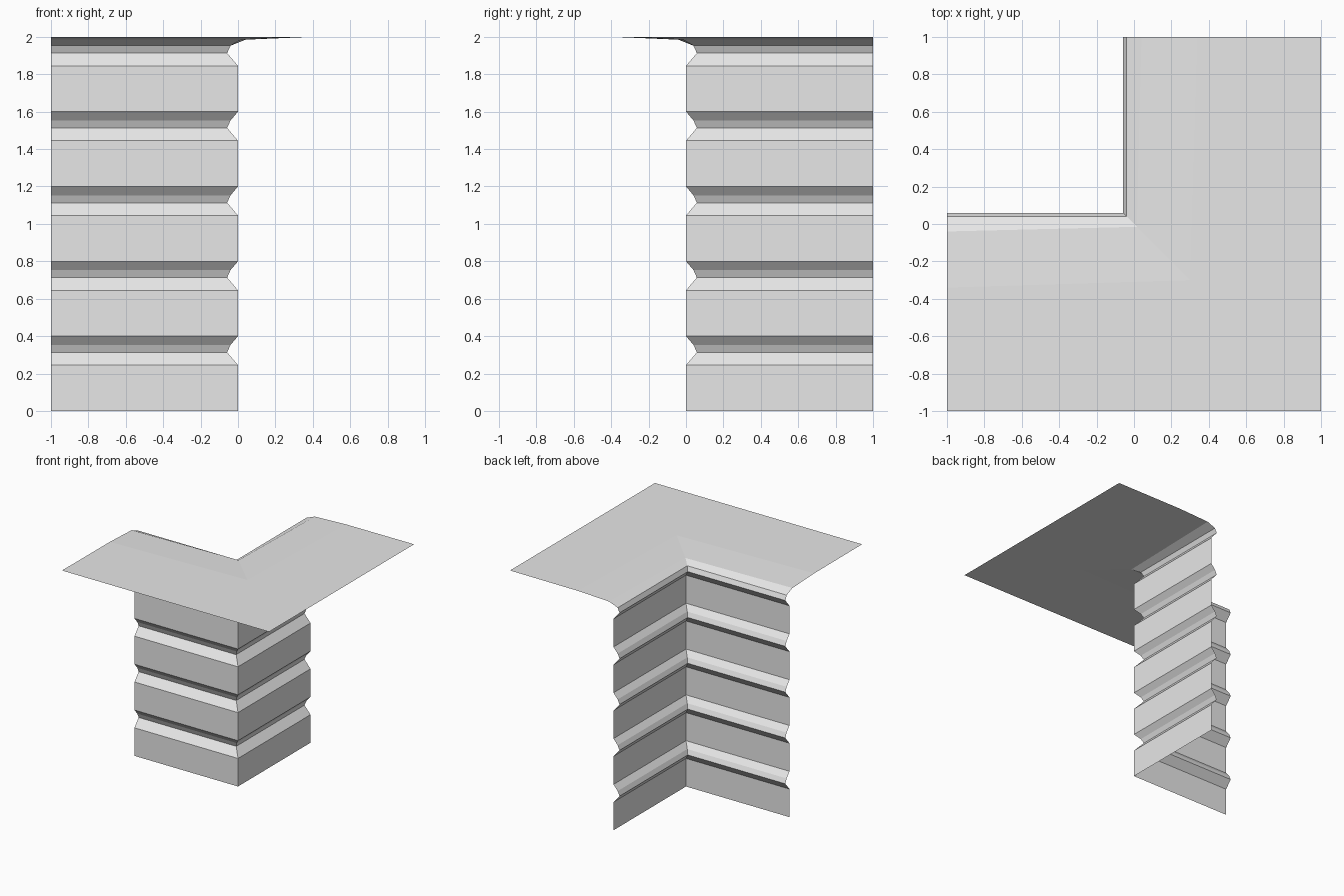
import bpy
import bmesh

cube = bpy.data.objects.get("Cube")
if cube:
    bpy.data.objects.remove(cube)

# One plain grey finish
grey = bpy.data.materials.new("light_grey")
grey.use_nodes = True
COLOUR = (0.8, 0.8, 0.8, 1)
grey.diffuse_color = COLOUR
grey.node_tree.nodes["Principled BSDF"].inputs["Base Color"].default_value = COLOUR


def sweep_around_corner(name, profile):
    """Sweep (outward offset, corner offset, height) points round an outer corner."""
    bm = bmesh.new()
    rows = []
    for out, corner, z in profile:
        path = [(-1, -out, z), (corner, -corner, z), (out, 1, z)]
        rows.append([bm.verts.new(p) for p in path])
    for low, high in zip(rows, rows[1:]):
        for i in range(2):
            bm.faces.new((low[i], low[i + 1], high[i + 1], high[i]))
    mesh = bpy.data.meshes.new(name)
    bm.to_mesh(mesh)
    bm.free()
    mesh.materials.append(grey)
    obj = bpy.data.objects.new(name, mesh)
    bpy.context.collection.objects.link(obj)
    return obj


# Wall courses: flat board, sloping ledge, then an undercut back to the face
COURSE = 0.4
GROOVE = [(0, 0.245), (-0.058, 0.313), (-0.04, 0.353)]
wall = [(0, 0, 0)]
for n in range(5):
    base = n * COURSE
    wall += [(d, d, base + z) for d, z in GROOVE]
    if n < 4:
        wall.append((0, 0, base + COURSE))
sweep_around_corner("ribbed_wall", wall)

# Thin top sheet flaring outward from the last groove
top = [wall[-1], (0.04, 0.015, 1.985), (0.34, 0.3, 1.998), (1, 1, 2)]
sweep_around_corner("top_sheet", top)
